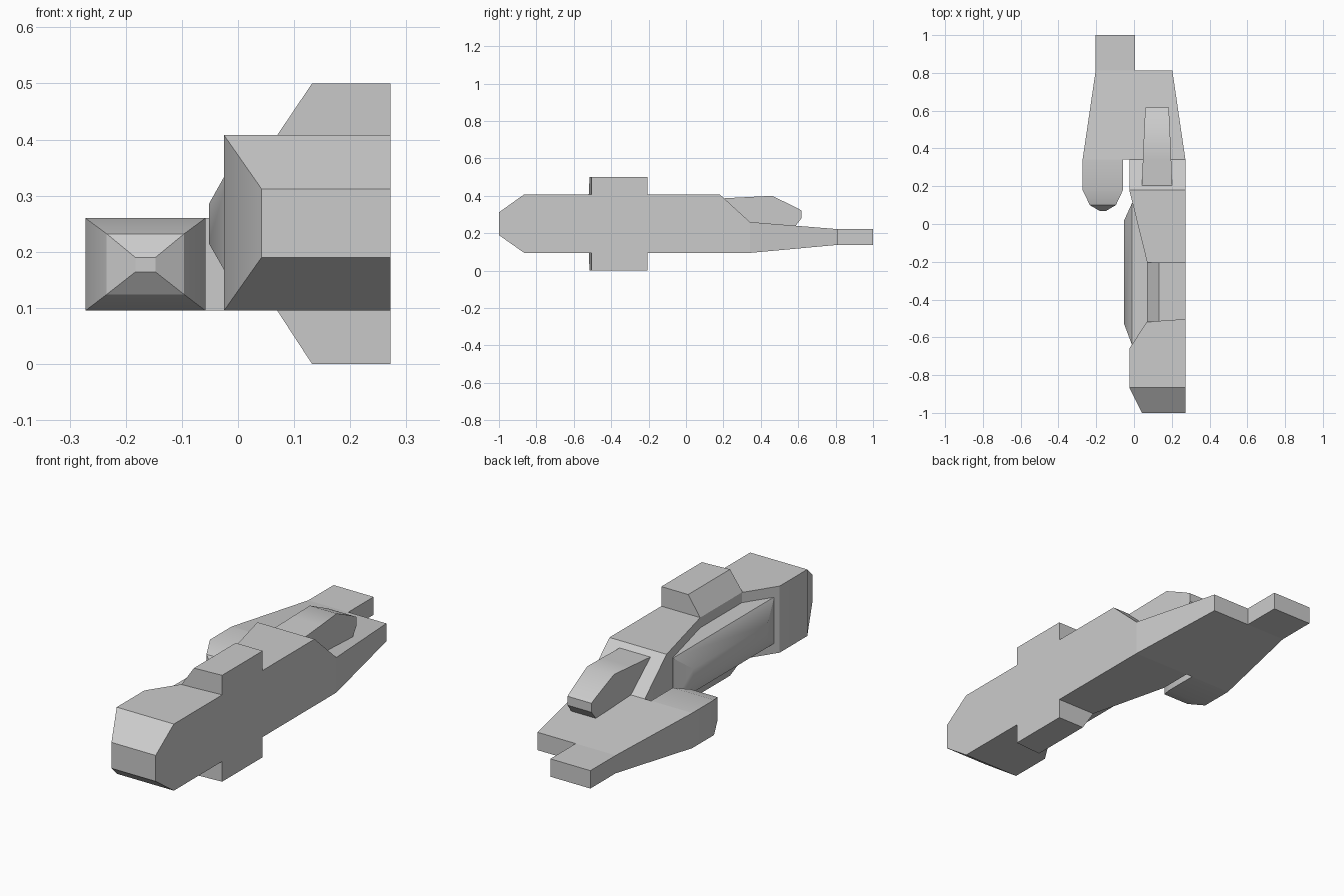
import bpy, bmesh, math

if "Cube" in bpy.data.objects:
    bpy.data.objects.remove(bpy.data.objects["Cube"])


def loft(name, sections, axis="y", cap_start=True, cap_end=True):
    """Skin a row of four-sided sections: (position, a0, a1, z0, z1)."""
    bm = bmesh.new()
    rings = []
    for p, a0, a1, z0, z1 in sections:
        corners = [(a0, z0), (a1, z0), (a1, z1), (a0, z1)]
        rings.append([bm.verts.new((a, p, z) if axis == "y" else (p, a, z))
                      for a, z in corners])
    for r, s in zip(rings, rings[1:]):
        for i in range(4):
            j = (i + 1) % 4
            bm.faces.new((r[i], r[j], s[j], s[i]))
    if cap_start:
        bm.faces.new(rings[0])
    if cap_end:
        bm.faces.new(rings[-1])
    return finish(name, bm)


def finish(name, bm):
    bmesh.ops.recalc_face_normals(bm, faces=bm.faces)
    mesh = bpy.data.meshes.new(name)
    bm.to_mesh(mesh)
    bm.free()
    ob = bpy.data.objects.new(name, mesh)
    bpy.context.collection.objects.link(ob)
    bpy.ops.object.select_all(action="DESELECT")
    ob.select_set(True)
    bpy.context.view_layer.objects.active = ob
    bpy.ops.object.shade_smooth_by_angle(angle=math.radians(30))
    return ob


SIDE = 0.272          # flat cut side of the ship
LOW, HIGH = 0.095, 0.408

# Main hull: chamfered nose, waisted flank, sloped rear
loft("main_hull", [
    (-1.0, 0.042, SIDE, 0.19, 0.312),
    (-0.865, -0.025, SIDE, LOW, HIGH),
    (-0.66, -0.025, SIDE, LOW, HIGH),
    (-0.515, 0.07, SIDE, LOW, HIGH),
    (-0.205, 0.07, SIDE, LOW, HIGH),
    (0.18, -0.025, SIDE, LOW, HIGH),
    (0.342, -0.025, SIDE, LOW, 0.26),
])

# Bevelled panel set in the flank recess
loft("flank_panel", [
    (0.075, -0.642, 0.112, 0.142, 0.36),
    (-0.01, -0.642, 0.112, 0.142, 0.36),
    (-0.052, -0.53, 0.02, 0.215, 0.285),
], axis="x", cap_start=False)

# Rear deck, tail block and forward-pointing side pod
loft("rear_deck", [
    (0.342, -0.272, SIDE, LOW, 0.26),
    (0.812, -0.203, 0.203, 0.138, 0.222),
])
loft("tail_block", [
    (0.812, -0.203, 0.005, 0.138, 0.222),
    (1.0, -0.203, 0.005, 0.138, 0.222),
], cap_start=False)
loft("side_pod", [
    (0.07, -0.183, -0.147, 0.164, 0.19),
    (0.10, -0.234, -0.096, 0.124, 0.232),
    (0.18, -0.272, -0.058, LOW, 0.26),
    (0.342, -0.272, -0.058, LOW, 0.26),
], cap_end=False)

# Canopy on the rear slope
loft("canopy", [
    (0.205, 0.042, 0.202, 0.365, 0.387),
    (0.34, 0.047, 0.197, 0.25, 0.394),
    (0.46, 0.052, 0.192, 0.24, 0.40),
    (0.585, 0.058, 0.186, 0.238, 0.34),
    (0.617, 0.06, 0.184, 0.28, 0.322),
])

# Upper and lower blocks with a sloped outer face
for name, root, tip in (("top_block", HIGH, 0.5), ("bottom_block", LOW, 0.0)):
    bm = bmesh.new()
    profile = [(0.07, root), (0.132, tip), (SIDE, tip), (SIDE, root)]
    front = [bm.verts.new((x, -0.52 + 0.07 * (x - 0.07), z)) for x, z in profile]
    back = [bm.verts.new((x, -0.205, z)) for x, z in profile]
    bm.faces.new(front)
    bm.faces.new(back)
    for i in range(3):
        bm.faces.new((front[i], front[i + 1], back[i + 1], back[i]))
    finish(name, bm)
